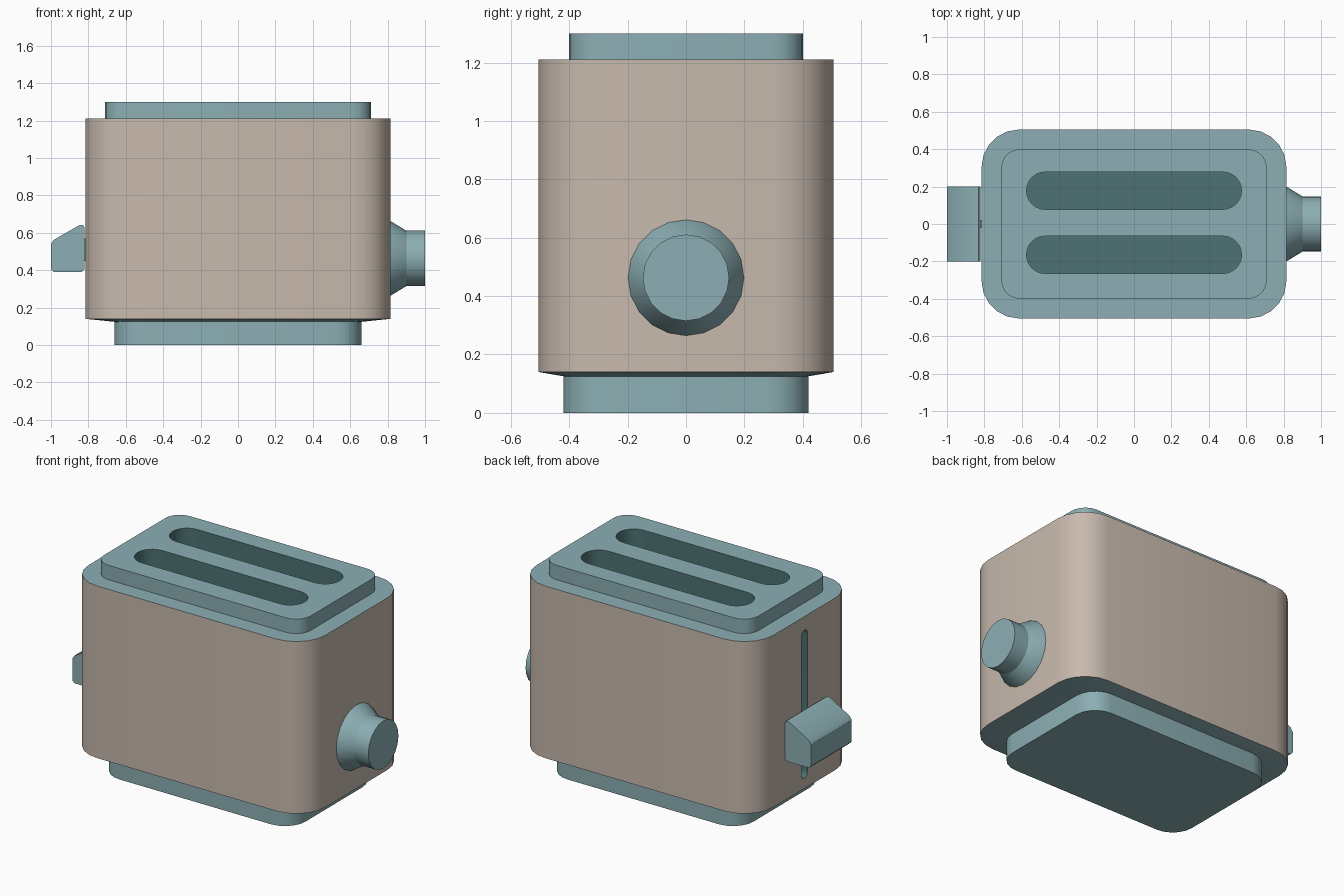
import bpy, bmesh, math
from mathutils import Matrix

if "Cube" in bpy.data.objects:
    bpy.data.objects.remove(bpy.data.objects["Cube"])


def material(name, rgb):
    m = bpy.data.materials.new(name)
    m.diffuse_color = (*rgb, 1)
    m.use_nodes = True
    m.node_tree.nodes["Principled BSDF"].inputs["Base Color"].default_value = m.diffuse_color
    return m


TEAL = material("teal", (0.262, 0.429, 0.456))
TAN = material("warm beige", (0.578, 0.491, 0.423))
DARK = material("dark teal", (0.076, 0.168, 0.174))


def finish(name, bm, mat, matrix=None):
    bmesh.ops.remove_doubles(bm, verts=bm.verts, dist=1e-5)
    if matrix:
        bm.transform(matrix)
    bmesh.ops.recalc_face_normals(bm, faces=bm.faces)
    me = bpy.data.meshes.new(name)
    bm.to_mesh(me)
    bm.free()
    me.materials.append(mat)
    ob = bpy.data.objects.new(name, me)
    bpy.context.collection.objects.link(ob)
    return ob


def activate(ob):
    bpy.ops.object.select_all(action='DESELECT')
    ob.select_set(True)
    bpy.context.view_layer.objects.active = ob


def outline(hx, hy, r, seg):
    """Rounded rectangle; a circle or a pill when the radius fills it."""
    pts = []
    for q, (sx, sy) in enumerate([(1, 1), (-1, 1), (-1, -1), (1, -1)]):
        for i in range(seg + 1):
            a = math.pi / 2 * (q + i / seg)
            pts.append((sx * (hx - r) + r * math.cos(a),
                        sy * (hy - r) + r * math.sin(a)))
    return pts


def loft(name, rings, mat, seg=5, matrix=None):
    """Stack of rounded outlines, each (half x, half y, radius, z)."""
    bm = bmesh.new()
    loops = [[bm.verts.new((x, y, z)) for x, y in outline(hx, hy, r, seg)]
             for hx, hy, r, z in rings]
    n = len(loops[0])
    for a, b in zip(loops, loops[1:]):
        for i in range(n):
            j = (i + 1) % n
            bm.faces.new((a[i], a[j], b[j], b[i]))
    bm.faces.new(loops[0])
    bm.faces.new(loops[-1])
    return finish(name, bm, mat, matrix)


def cut(ob, cutter):
    mod = ob.modifiers.new("cut", 'BOOLEAN')
    mod.operation = 'DIFFERENCE'
    mod.solver = 'EXACT'
    mod.material_mode = 'TRANSFER'
    mod.object = cutter
    activate(ob)
    bpy.ops.object.modifier_apply(modifier=mod.name)


# Base, body shell and raised top plate
base = loft("base", [(.66, .42, .14, 0), (.66, .42, .14, .13)], TEAL)
shell = loft("body_shell", [(.64, .40, .13, .122), (.815, .505, .2, .14),
                            (.815, .505, .2, 1.21)], TAN)
plate = loft("top_plate", [(.71, .40, .1, 1.2), (.71, .40, .1, 1.3)], TEAL)

# Shell top and underside take the trim colour
shell.data.materials.append(TEAL)
for f in shell.data.polygons:
    if abs(f.normal.z) > .5:
        f.material_index = 1

# Bread slots and lever track
turn = Matrix.Rotation(math.pi / 2, 4, 'Y')
cutters = []
for y in (.178, -.165):
    c = loft("slot_cutter", [(.575, .1, .1, .5), (.575, .1, .1, 1.5)],
             DARK, 6, Matrix.Translation((0, y, 0)))
    cut(shell, c)
    cut(plate, c)
    cutters.append(c)
track = loft("track_cutter", [(.46, .03, .03, -.95), (.46, .03, .03, -.72)],
             DARK, 4, Matrix.Translation((0, 0, .665)) @ turn)
cut(shell, track)
cutters.append(track)
for c in cutters:
    bpy.data.objects.remove(c)

# Control knob on the right
knob = loft("knob", [(r, r, r, x) for r, x in
                     ((.2, .81), (.197, .82), (.148, .9), (.148, 1.0))],
            TEAL, 5, Matrix.Translation((0, 0, .463)) @ turn)

# Lever on the left: side profile drawn out along y
profile = [(-1, .405), (-.985, .39), (-.835, .39), (-.82, .405), (-.82, .63),
           (-.832, .643), (-.85, .64), (-.985, .562), (-1, .54)]
bm = bmesh.new()
face = bm.faces.new([bm.verts.new((x, -.2, z)) for x, z in profile])
ext = bmesh.ops.extrude_face_region(bm, geom=[face], use_keep_orig=True)
bmesh.ops.translate(bm, vec=(0, .4, 0),
                    verts=[v for v in ext["geom"]
                           if isinstance(v, bmesh.types.BMVert)])
lever = finish("lever", bm, TEAL)
stem = loft("lever_stem", [(.06, .022, .01, .45), (.06, .022, .01, .57)],
            TEAL, 2, Matrix.Translation((-.78, 0, 0)))

for ob in (base, shell, plate, knob, lever, stem):
    activate(ob)
    bpy.ops.object.shade_smooth_by_angle(angle=math.radians(30))
